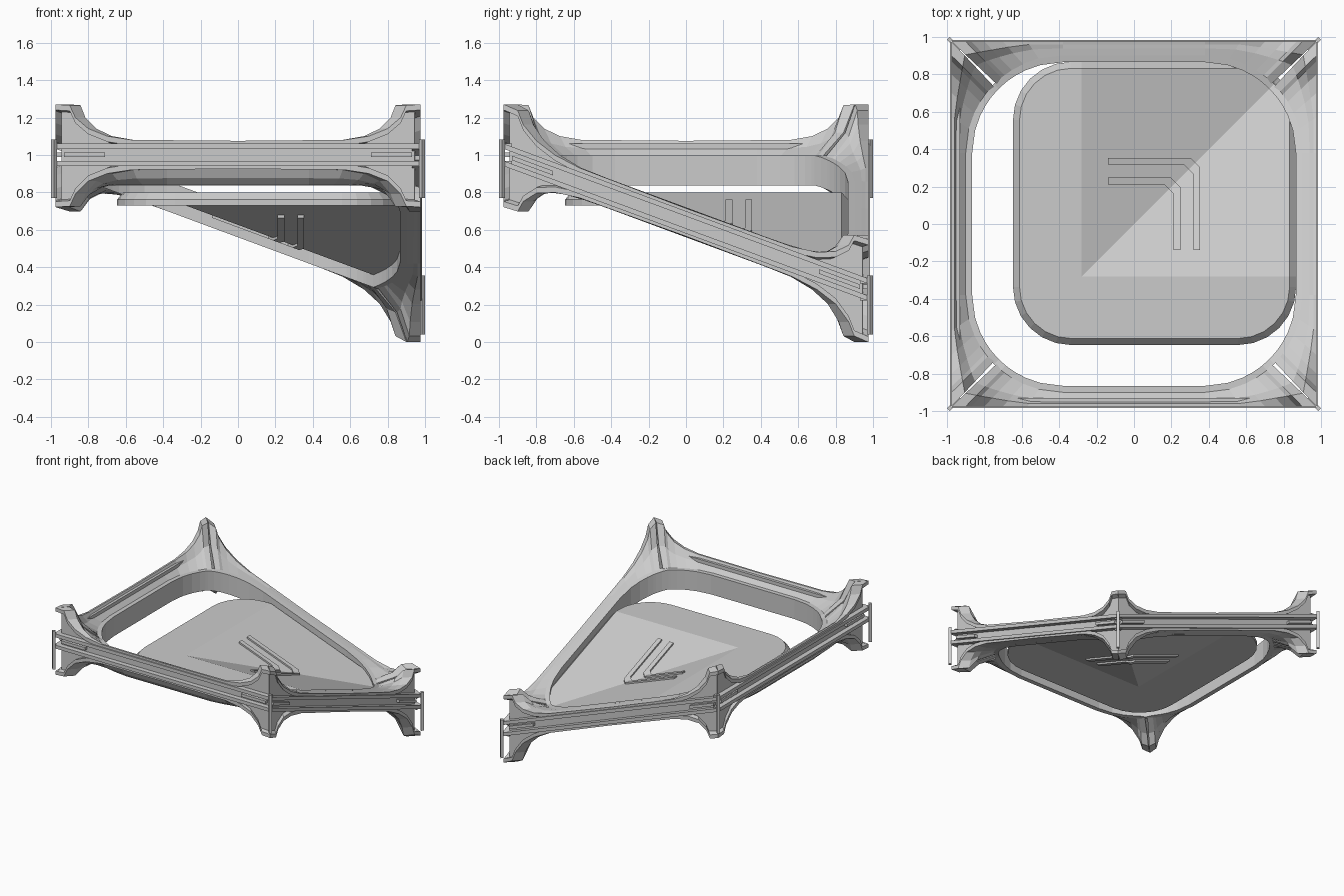
import bpy, bmesh, math
from mathutils import Vector

if "Cube" in bpy.data.objects:
    bpy.data.objects.remove(bpy.data.objects["Cube"])

SLOPE = 0.37


def zc(x, y, low=-2.0):
    # mid-height of the tile: flat on two sides, one corner dropped
    return 0.64 - SLOPE * max(min(x, y), low)


def panel_z(x, y):
    return 0.80 - SLOPE * (max(min(x, y), -0.28) + 0.28)


def finish(name, bm):
    bmesh.ops.recalc_face_normals(bm, faces=bm.faces)
    me = bpy.data.meshes.new(name)
    bm.to_mesh(me)
    bm.free()
    ob = bpy.data.objects.new(name, me)
    bpy.context.collection.objects.link(ob)
    return ob


def loft(name, sections, closed=False):
    bm = bmesh.new()
    rows = [[bm.verts.new(p) for p in s] for s in sections]
    n = len(rows[0])
    for i in range(len(rows) if closed else len(rows) - 1):
        a, b = rows[i], rows[(i + 1) % len(rows)]
        for j in range(n):
            k = (j + 1) % n
            bm.faces.new((a[j], a[k], b[k], b[j]))
    if not closed:
        bm.faces.new(rows[0])
        bm.faces.new(rows[-1])
    return finish(name, bm)


def turn(u, v, k):
    # side-local (along, outward) to world; side 0 is the front
    x, y = u, -v
    for _ in range(k):
        x, y = -y, x
    return x, y


def interp(table, u):
    for (a, va), (b, vb) in zip(table, table[1:]):
        if u <= b:
            return va + (vb - va) * (u - a) / (b - a)
    return table[-1][1]


CREST = [(0, .075), (.57, .08), (.7, .10), (.8, .14), (.87, .20), (.9, .265), (.98, .27)]
STEPS = [.975, .9, .87, .8, .7, .57, .38]
US = [-s for s in STEPS] + [0] + STEPS[::-1]
C, R_OUT, R_IN = .38, .52, .485


def ring_point(u, r):
    if abs(u) <= C:
        return u, C + r
    a = math.radians(45) * (abs(u) - C) / (.975 - C)
    return math.copysign(C + r * math.sin(a), u), C + r * math.cos(a)


# frame sides with flared corner brackets, recessed outer faces
def side_section(u, k):
    s = abs(u)
    h = interp(CREST, s)
    hb = h + (.01 if s > .85 else 0)
    ru, rv = ring_point(u, R_OUT)
    if s > .97:
        ru -= math.copysign(.014, u)
    span = .975 - rv
    tl = (.015 if s < .6 else .015 + .055 * (s - .6) / .375) / span
    tm = tl + .35 * (1 - tl)
    tr = .03 / span
    rz = zc(*turn(ru, rv, k), low=-.75)

    def pt(t, z=None, sign=0):
        x, y = turn(u + (ru - u) * t, .975 + (rv - .975) * t, k)
        if sign:
            top = zc(*turn(u, .975, k)) + sign * (h if sign > 0 else hb)
            edge = rz + sign * .08
            return x, y, edge + (top - edge) * z
        return x, y, zc(*turn(u, .975, k)) + z

    return [pt(0, h), pt(tl, h), pt(tm, .45, 1), pt(1, 0, 1), pt(1, 0, -1),
            pt(tm, .45, -1), pt(tl, -hb), pt(0, -hb), pt(0, -hb + .03),
            pt(tr, -hb + .04), pt(tr, h - .04), pt(0, h - .03)]


def bar(name, k, u0, u1, v0, v1, z0, z1):
    secs = []
    for u in (u0, u1):
        base = zc(*turn(u, .975, k))
        secs.append([(*turn(u, v, k), base + z)
                     for v, z in ((v0, z0), (v1, z0), (v1, z1), (v0, z1))])
    loft(name, secs)


for k, side in enumerate(("front", "right", "back", "left")):
    loft(side + "_frame", [side_section(u, k) for u in US])
    # outer rails and short key strips
    bar(side + "_upper_rail", k, -.97, .97, .93, .985, .032, .06)
    bar(side + "_lower_rail", k, -.97, .97, .93, .985, -.06, -.032)
    for sgn in (-1, 1):
        bar(side + "_key_strip", k, sgn * .71, sgn * .93, .93, .972, -.012, .012)
    # corner post
    px, py = turn(.984, .984, k)
    z = zc(px, py)
    d = .016
    loft(side + "_corner_post",
         [[(px + d, py, w), (px, py + d, w), (px - d, py, w), (px, py - d, w)]
          for w in (z - .235, z + .08)])

# inner rounded ring
ring = []
for k in range(4):
    for u in US[:-1]:
        o = turn(*ring_point(u, R_OUT + .002), k)
        i = turn(*ring_point(u, R_IN), k)
        zo, zi = zc(*o, low=-.75), zc(*i, low=-.75)
        ring.append([(*o, zo + .08), (*i, zi + .08), (*i, zi - .08), (*o, zo - .08)])
loft("inner_ring", ring, closed=True)


# folded centre panel with chamfered upper rim
def outline(half, r, z, c=.11, seg=6):
    pts = []
    for q in range(4):
        for i in range(seg + 1):
            a = math.pi / 2 * (q + i / seg)
            sx = 1 if q in (0, 3) else -1
            sy = 1 if q in (0, 1) else -1
            pts.append((c + sx * (half - r) + r * math.cos(a),
                        c + sy * (half - r) + r * math.sin(a), z))
    return pts


panel = loft("centre_panel", [outline(.757, .31, 0), outline(.757, .31, .45),
                              outline(.722, .275, 1)])
bm = bmesh.new()
bm.from_mesh(panel.data)
for co, no in (((0, 0, 0), (1, -1, 0)), ((-.28, 0, 0), (1, 0, 0)), ((0, -.28, 0), (0, 1, 0))):
    bmesh.ops.bisect_plane(bm, geom=bm.verts[:] + bm.edges[:] + bm.faces[:], dist=1e-5,
                           plane_co=Vector(co), plane_no=Vector(no).normalized())
for v in bm.verts:
    v.co.z = panel_z(v.co.x, v.co.y) - .07 + .07 * v.co.z
bm.to_mesh(panel.data)
bm.free()


# bent ribs showing on both faces of the panel
def rib_edge(d):
    return [(-.14, d), (d - .05, d), (d - .025, d - .025), (d, d - .05), (d, -.14)]


for name, d in (("inner_rib", .23), ("outer_rib", .335)):
    secs = []
    for a, b in zip(rib_edge(d - .018), rib_edge(d + .018)):
        za, zb = panel_z(*a), panel_z(*b)
        secs.append([(*a, za + .014), (*b, zb + .014), (*b, zb - .084), (*a, za - .084)])
    loft(name, secs)
